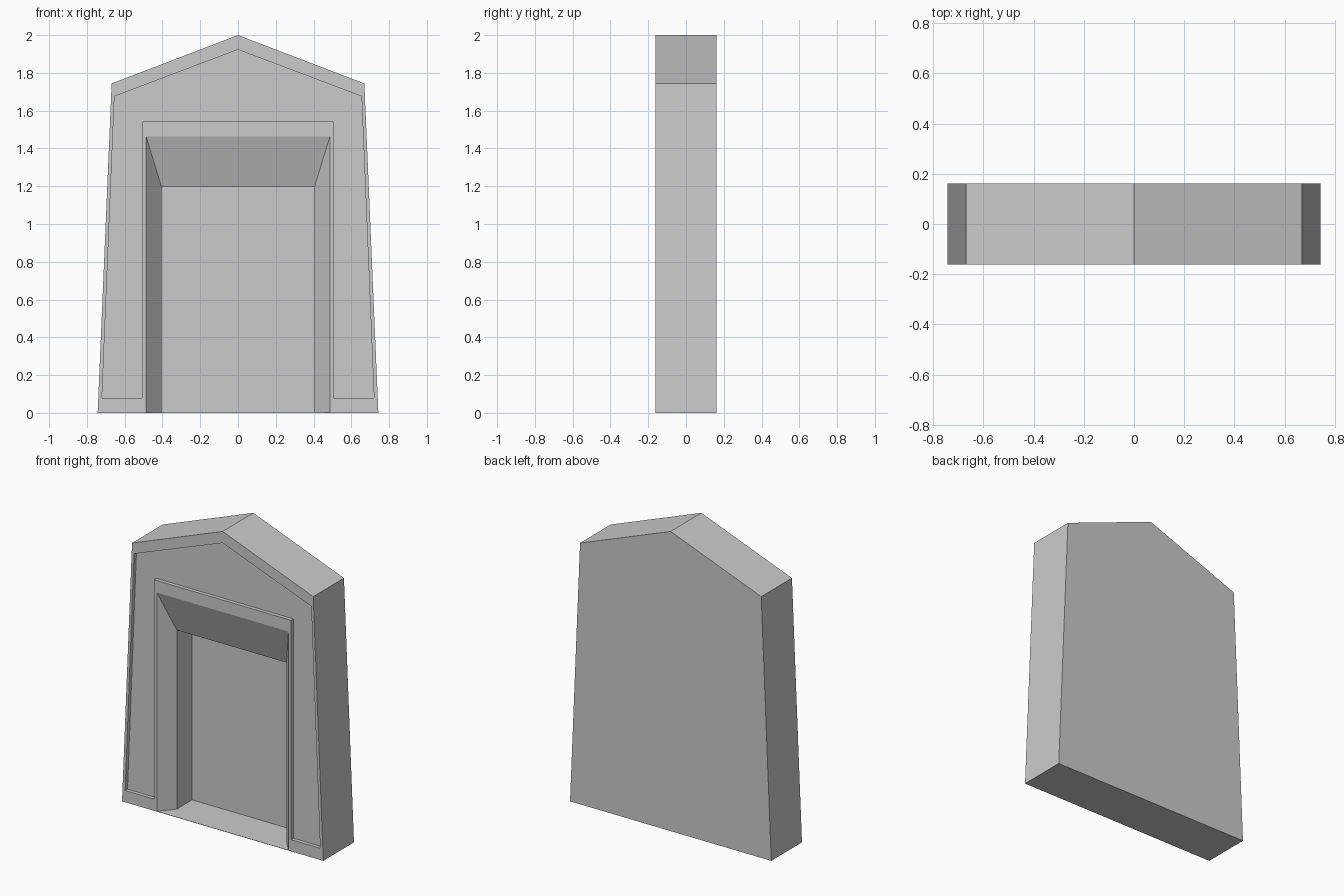
import bpy, bmesh

if "Cube" in bpy.data.objects:
    bpy.data.objects.remove(bpy.data.objects["Cube"])

FRONT, BACK = -0.162, 0.162


def loft(name, sections):
    """Solid through matching (y, [(x, z), ...]) sections, capped at both ends."""
    bm = bmesh.new()
    rings = [[bm.verts.new((x, y, z)) for x, z in pts] for y, pts in sections]
    for a, b in zip(rings, rings[1:]):
        for i in range(len(a)):
            j = (i + 1) % len(a)
            bm.faces.new((a[i], a[j], b[j], b[i]))
    bm.faces.new(rings[0])
    bm.faces.new(rings[-1])
    bmesh.ops.recalc_face_normals(bm, faces=bm.faces)
    mesh = bpy.data.meshes.new(name)
    bm.to_mesh(mesh)
    bm.free()
    obj = bpy.data.objects.new(name, mesh)
    bpy.context.collection.objects.link(obj)
    return obj


def mirrored(half):
    """Closed outline from its right half, listed from bottom to top."""
    return half + [(-x, z) for x, z in reversed(half) if x > 0]


def carve(target, cutter):
    mod = target.modifiers.new(cutter.name, 'BOOLEAN')
    mod.operation = 'DIFFERENCE'
    mod.solver = 'EXACT'
    mod.object = cutter
    bpy.context.view_layer.objects.active = target
    bpy.ops.object.modifier_apply(modifier=mod.name)
    bpy.data.objects.remove(cutter)


# Tapered gabled slab
outline = mirrored([(0.743, 0), (0.669, 1.744), (0, 2)])
portal = loft("door_portal", [(FRONT, outline), (BACK, outline)])

# Shallow sunken panel running round the door frame
panel = mirrored([(0.505, 0.078), (0.72, 0.078), (0.654, 1.676), (0, 1.923)])
panel += [(-0.505, 1.542), (0.505, 1.542)]
carve(portal, loft("panel_cutter", [(FRONT - 0.1, panel), (FRONT + 0.025, panel)]))

# Door recess: splayed mouth, then straight walls, on a paper-thin sill
sill = 0.002
mouth = mirrored([(0.486, sill), (0.486, 1.462)])
throat = mirrored([(0.405, sill), (0.405, 1.197)])
carve(portal, loft("door_cutter", [(FRONT - 0.1, mouth), (FRONT, mouth),
                                   (FRONT + 0.095, throat), (FRONT + 0.257, throat)]))
